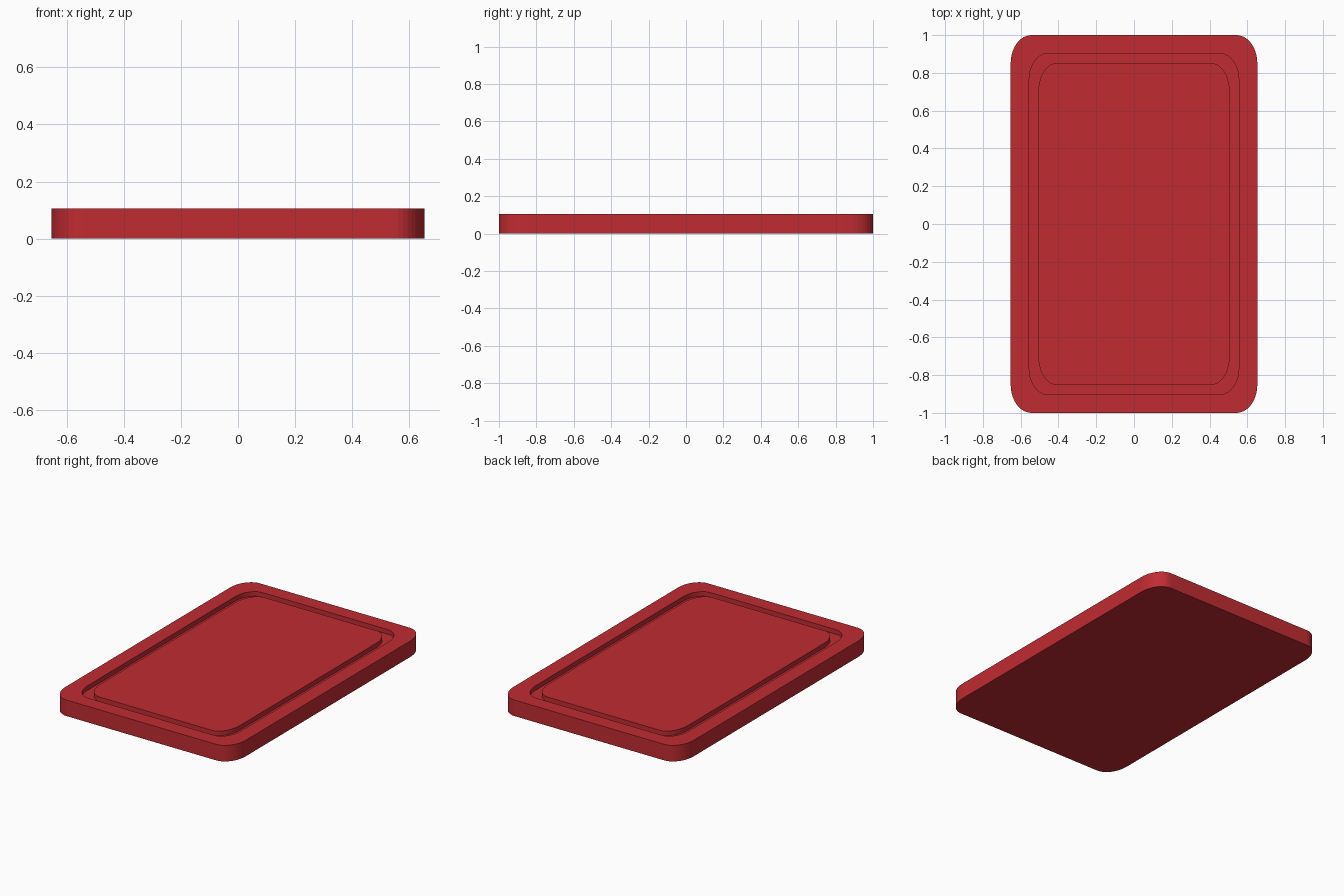
import bpy, bmesh, math

if "Cube" in bpy.data.objects:
    bpy.data.objects.remove(bpy.data.objects["Cube"])

SEG = 10  # facets per rounded corner


def rounded_rect(bm, hx, hy, rx, ry, z):
    """Ring of vertices: rectangle with elliptical corners."""
    ring = []
    for q, (sx, sy) in enumerate([(1, 1), (-1, 1), (-1, -1), (1, -1)]):
        for i in range(SEG + 1):
            a = math.pi / 2 * (q + i / SEG)
            ring.append(bm.verts.new((sx * (hx - rx) + rx * math.cos(a),
                                      sy * (hy - ry) + ry * math.sin(a), z)))
    return ring


T, G = 0.105, 0.075  # board top and groove floor heights
outer = (0.653, 1.0, 0.11, 0.15)
groove_out = (0.555, 0.903, 0.10, 0.14)
groove_in = (0.506, 0.853, 0.10, 0.15)

# Board with a juice groove: rings from the underside to the raised centre
bm = bmesh.new()
rings = [rounded_rect(bm, *shape, z) for shape, z in [
    (outer, 0), (outer, T), (groove_out, T),
    (groove_out, G), (groove_in, G), (groove_in, T)]]
for a, b in zip(rings, rings[1:]):
    n = len(a)
    for i in range(n):
        j = (i + 1) % n
        bm.faces.new((a[i], a[j], b[j], b[i]))
bm.faces.new(rings[0][::-1])
bm.faces.new(rings[-1])
bmesh.ops.recalc_face_normals(bm, faces=bm.faces)

mesh = bpy.data.meshes.new("cutting_board")
bm.to_mesh(mesh)
bm.free()
board = bpy.data.objects.new("cutting_board", mesh)
bpy.context.collection.objects.link(board)

# Red material
red = bpy.data.materials.new("red_plastic")
red.diffuse_color = (0.53, 0.025, 0.032, 1)
red.use_nodes = True
red.node_tree.nodes["Principled BSDF"].inputs["Base Color"].default_value = red.diffuse_color
mesh.materials.append(red)
